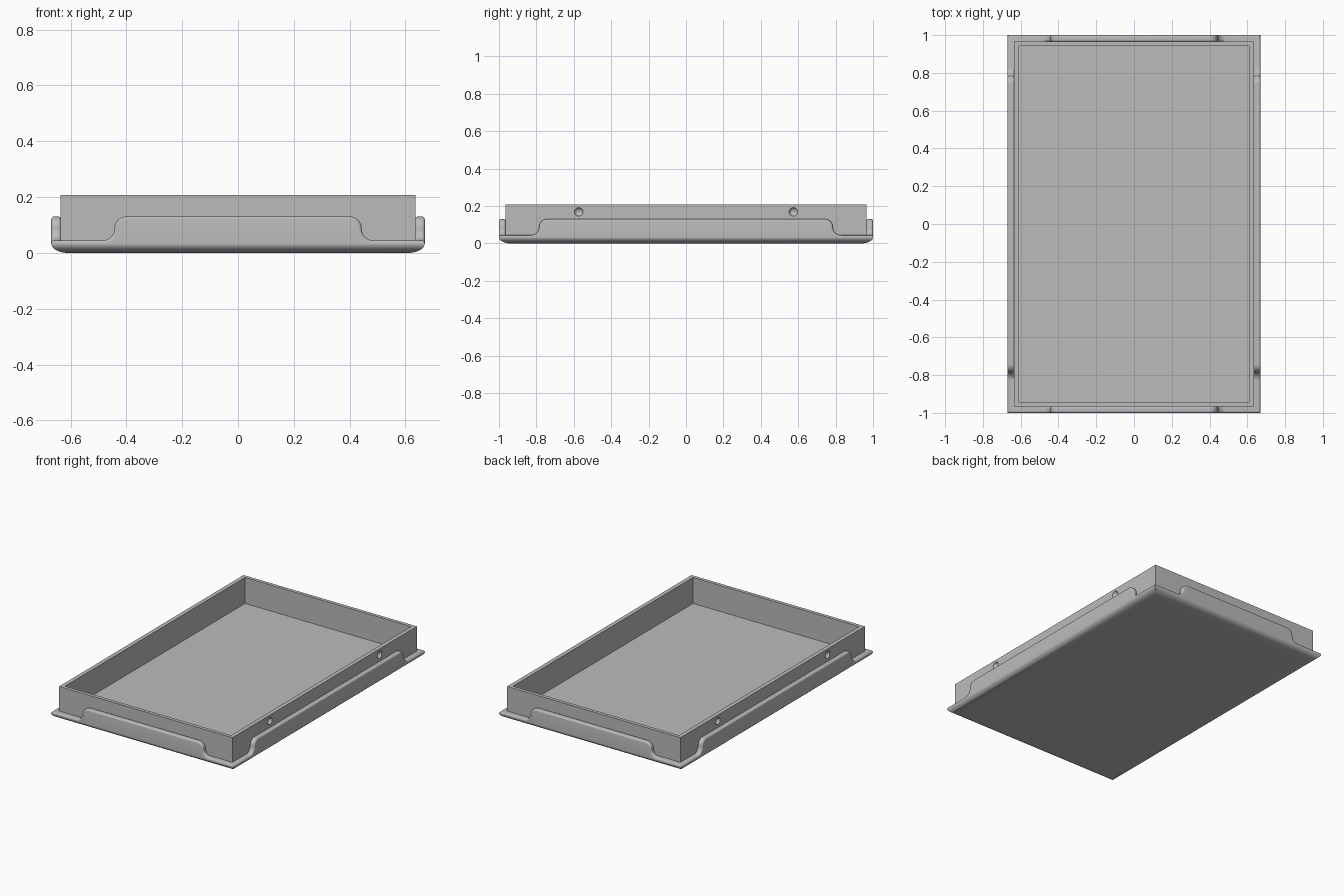
import bpy, bmesh, math
from mathutils import Vector, Matrix

cube = bpy.data.objects.get("Cube")
if cube:
    bpy.data.objects.remove(cube, do_unlink=True)

grey = bpy.data.materials.new("plain_grey")
grey.use_nodes = True
colour = (0.5, 0.5, 0.5, 1)
grey.diffuse_color = colour
grey.node_tree.nodes["Principled BSDF"].inputs["Base Color"].default_value = colour

HX, HY = 0.669, 1.0      # outer half sizes
GAP = 0.035              # thickness of the outer guard
LOW, HIGH = 0.044, 0.13  # guard heights at corners and mid sides
R = 0.01                 # rounding of the guard's rim


def finish(name, bm):
    bmesh.ops.remove_doubles(bm, verts=bm.verts, dist=1e-5)
    bmesh.ops.recalc_face_normals(bm, faces=bm.faces)
    mesh = bpy.data.meshes.new(name)
    bm.to_mesh(mesh)
    bm.free()
    obj = bpy.data.objects.new(name, mesh)
    bpy.context.collection.objects.link(obj)
    mesh.materials.append(grey)
    return obj


def smooth(obj):
    bpy.ops.object.select_all(action='DESELECT')
    obj.select_set(True)
    bpy.context.view_layer.objects.active = obj
    bpy.ops.object.shade_smooth_by_angle(angle=math.radians(35))


def bridge(bm, a, b):
    n = len(a)
    for i in range(n):
        bm.faces.new((a[i], a[(i + 1) % n], b[(i + 1) % n], b[i]))


def loft_rectangles(name, rings):
    """Stack mitred rectangles given as (half x, half y, z), capped at both ends."""
    bm = bmesh.new()
    loops = [[bm.verts.new((sx * x, sy * y, z))
              for sx, sy in ((-1, -1), (1, -1), (1, 1), (-1, 1))] for x, y, z in rings]
    for a, b in zip(loops, loops[1:]):
        bridge(bm, a, b)
    bm.faces.new(loops[0])
    bm.faces.new(loops[-1])
    return finish(name, bm)


def quarter(steps):
    return [math.pi / 2 * i / steps for i in range(steps + 1)]


# Open tray
tray = loft_rectangles("tray", [(0.635, 0.965, 0.02), (0.635, 0.965, 0.207),
                                (0.608, 0.942, 0.207), (0.608, 0.942, 0.035)])

# Round dimples on the long sides
bm = bmesh.new()
for sx in (-1, 1):
    for sy in (-1, 1):
        place = Matrix.Translation((sx * 0.635, sy * 0.574, 0.168)) @ Matrix.Diagonal((0.8, 1, 1, 1))
        bmesh.ops.create_uvsphere(bm, u_segments=24, v_segments=16, radius=0.023, matrix=place)
cutter = finish("dimple_cutter", bm)
cutter.hide_render = True
cut = tray.modifiers.new("dimples", 'BOOLEAN')
cut.operation = 'DIFFERENCE'
cut.solver = 'EXACT'
cut.object = cutter
bpy.context.view_layer.objects.active = tray
bpy.ops.object.modifier_apply(modifier=cut.name)
bpy.data.objects.remove(cutter, do_unlink=True)
smooth(tray)

# Base with rounded underside and a low rounded rim
FILLET, SIDE = 0.06, LOW - R
profile = [(FILLET * (1 - math.sin(t)), SIDE * (1 - math.cos(t))) for t in quarter(10)]
profile += [(R * (1 - math.cos(t)), SIDE + R * math.sin(t)) for t in quarter(5)[1:]]
profile += [(GAP - R * math.cos(t), SIDE + R * math.sin(t)) for t in reversed(quarter(5))]
profile.append((GAP + 0.004, 0.028))
smooth(loft_rectangles("base", [(HX - d, HY - d, z) for d, z in profile]))


def guard(name, flat, outer, turn):
    """Raised side guard with S-shaped ends and a rounded rim."""
    rad = (HIGH - LOW) / 2
    mid = LOW + rad
    half = []    # (point, outward normal) from the middle to one end
    for t in quarter(10):
        n = Vector((math.sin(t), math.cos(t)))
        half.append((Vector((flat, mid)) + n * rad, n))
    for t in reversed(quarter(10)[:-1]):
        n = Vector((math.sin(t), math.cos(t)))
        half.append((Vector((flat + 2 * rad, mid)) - n * rad, n))
    path = [(Vector((-p.x, p.y)), Vector((-n.x, n.y))) for p, n in reversed(half)] + half
    # Rim section as (depth from outside, inset from the rim)
    section = [(R * (1 - math.cos(t)), R * (1 - math.sin(t))) for t in quarter(5)]
    section += [(GAP - d, o) for d, o in reversed(section)]
    bm = bmesh.new()
    loops = []
    for p, n in path:
        pts = [(p - n * o, d) for d, o in section]
        loop = [bm.verts.new((q.x, d - outer, q.y)) for q, d in pts]
        loop.append(bm.verts.new((pts[-1][0].x, GAP - outer, SIDE)))
        loop.append(bm.verts.new((pts[0][0].x, -outer, SIDE)))
        loops.append(loop)
    for a, b in zip(loops, loops[1:]):
        bridge(bm, a, b)
    bm.faces.new(loops[0])
    bm.faces.new(loops[-1])
    bmesh.ops.dissolve_degenerate(bm, edges=bm.edges, dist=1e-6)
    bm.transform(Matrix.Rotation(turn, 4, 'Z'))
    smooth(finish(name, bm))


# Guards on all four sides
guard("front_guard", 0.40, HY, 0)
guard("left_guard", 0.742, HX, math.pi / 2)
guard("back_guard", 0.40, HY, math.pi)
guard("right_guard", 0.742, HX, -math.pi / 2)
